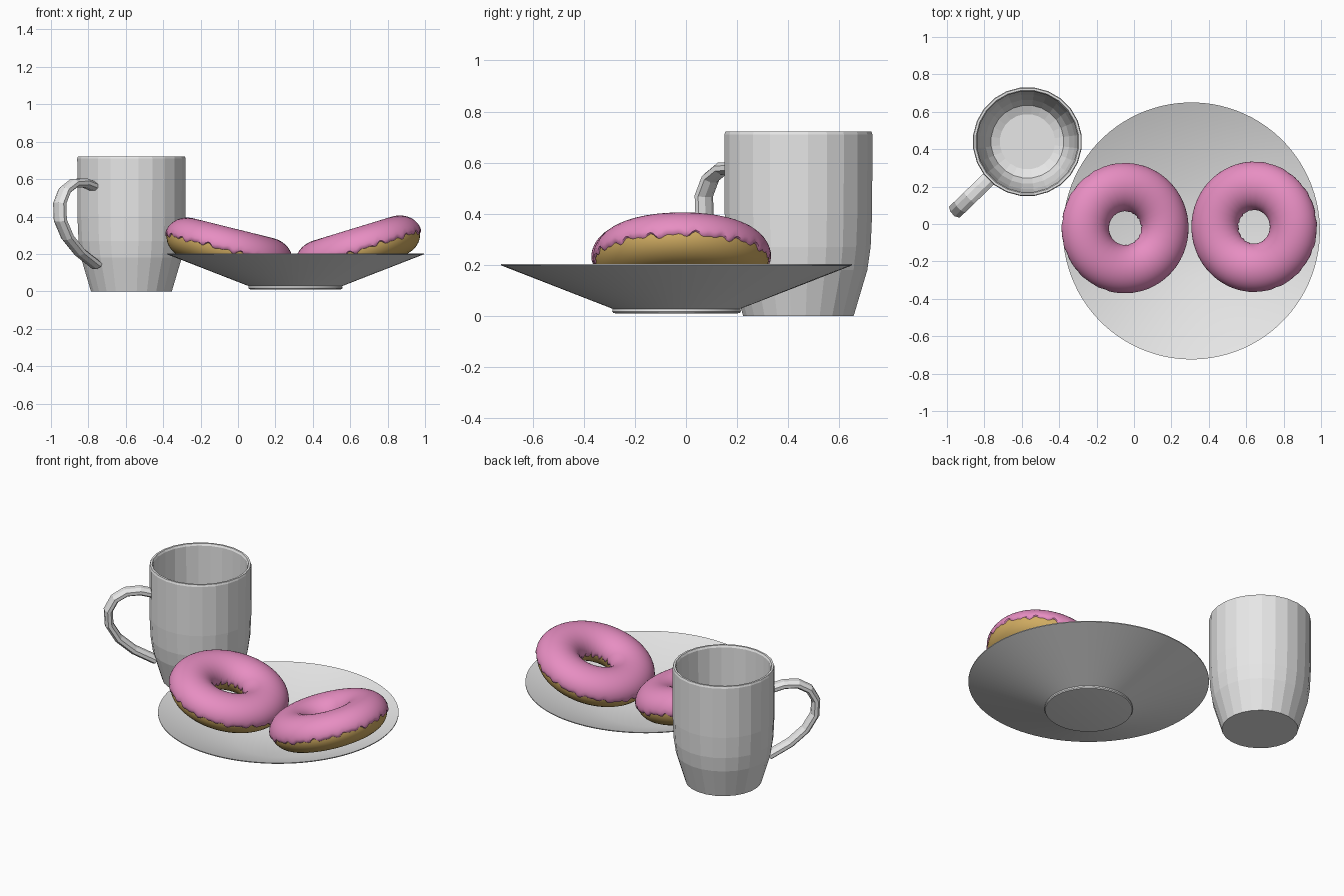
import bpy, bmesh, math
from mathutils import Vector, Matrix

if "Cube" in bpy.data.objects:
    bpy.data.objects.remove(bpy.data.objects["Cube"])


def material(name, rgb):
    m = bpy.data.materials.new(name)
    m.diffuse_color = (*rgb, 1)
    m.use_nodes = True
    m.node_tree.nodes["Principled BSDF"].inputs["Base Color"].default_value = m.diffuse_color
    return m


CERAMIC = material("ceramic grey", (0.8, 0.8, 0.8))
PINK = material("pink icing", (0.8, 0.27, 0.54))
DOUGH = material("golden dough", (0.63, 0.41, 0.12))


def finish(name, bm, mat, smooth_angle=None):
    bmesh.ops.recalc_face_normals(bm, faces=bm.faces)
    me = bpy.data.meshes.new(name)
    bm.to_mesh(me)
    bm.free()
    me.materials.append(mat)
    if smooth_angle:
        me.polygons.foreach_set("use_smooth", [True] * len(me.polygons))
        me.set_sharp_from_angle(angle=math.radians(smooth_angle))
    ob = bpy.data.objects.new(name, me)
    bpy.context.collection.objects.link(ob)
    return ob


def bridge(bm, a, b):
    n = len(a)
    for i in range(n):
        bm.faces.new((a[i], a[(i + 1) % n], b[(i + 1) % n], b[i]))


def lathe(name, profile, sides, centre, mat, smooth_angle=None):
    # Closed vessel: first and last profile rings are capped
    bm = bmesh.new()
    rings = []
    for r, z in profile:
        angles = [(i + 0.5) * math.tau / sides for i in range(sides)]
        rings.append([bm.verts.new((r * math.cos(t), r * math.sin(t), z)) for t in angles])
    for a, b in zip(rings, rings[1:]):
        bridge(bm, a, b)
    bm.faces.new(rings[0])
    bm.faces.new(rings[-1])
    ob = finish(name, bm, mat, smooth_angle)
    ob.location = (*centre, 0)
    return ob


# Plate: shallow cone on a low foot
lathe("plate", [(0.238, 0.01), (0.248, 0.012), (0.252, 0.018), (0.25, 0.028), (0.687, 0.198),
                (0.687, 0.203), (0.25, 0.036)], 96, (0.307, -0.037), CERAMIC, 30)

# Mug body: faceted cup, outside up over the rim and down the inside
MUG = (-0.57, 0.44)
lathe("mug_body", [(0.218, 0.0), (0.245, 0.09), (0.272, 0.18), (0.285, 0.27), (0.291, 0.4),
                   (0.292, 0.71), (0.288, 0.722), (0.276, 0.722), (0.27, 0.71), (0.268, 0.4),
                   (0.255, 0.25), (0.225, 0.12), (0.195, 0.065), (0.148, 0.045)], 24, MUG, CERAMIC)

# Mug handle: octagonal section swept along an ear-shaped path
path = [(0.272, 0.558), (0.35, 0.58), (0.43, 0.577), (0.495, 0.54), (0.533, 0.47),
        (0.528, 0.38), (0.475, 0.29), (0.385, 0.21), (0.262, 0.14)]
bm = bmesh.new()
rings = []
for i, (u, z) in enumerate(path):
    p, q = path[max(i - 1, 0)], path[min(i + 1, len(path) - 1)]
    tan = Vector((q[0] - p[0], q[1] - p[1])).normalized()
    ring = []
    for k in range(8):
        t = (k + 0.5) * math.tau / 8
        w, d = 0.044 * math.cos(t), 0.026 * math.sin(t)
        ring.append(bm.verts.new((u - tan.y * d, w, z + tan.x * d)))
    rings.append(ring)
for a, b in zip(rings, rings[1:]):
    bridge(bm, a, b)
bm.faces.new(rings[0])
bm.faces.new(rings[-1])
handle = finish("mug_handle", bm, CERAMIC)
handle.location = (*MUG, 0)
handle.rotation_euler.z = math.radians(224)


def ring_solid(name, section, sides, mat, matrix):
    # Sweep an angle-dependent closed section around z
    bm = bmesh.new()
    rings = []
    for i in range(sides):
        t = i * math.tau / sides
        rings.append([bm.verts.new((r * math.cos(t), r * math.sin(t), z)) for r, z in section(t)])
    for i in range(sides):
        bridge(bm, rings[i], rings[(i + 1) % sides])
    ob = finish(name, bm, mat, 50)
    ob.matrix_world = matrix


MAJOR = 0.219


def dough_section(t):
    pts = []
    for k in range(28):
        a = k * math.tau / 28
        pts.append((MAJOR + 0.121 * math.cos(a), 0.103 * math.sin(a)))
    return pts


def icing_section(t):
    # Upper shell with a rippled lower edge, tucked into the dough
    lo = -0.19 + 0.06 * math.sin(23 * t) + 0.05 * math.sin(37 * t + 1) + 0.03 * math.sin(9 * t)
    hi = math.pi + 0.2 + 0.1 * math.sin(17 * t + 2) + 0.06 * math.sin(29 * t)
    pts = []
    for k in range(25):
        f = k / 24
        a = lo + (hi - lo) * f
        edge = min(f, 1 - f) * 24
        grow = -0.012 if edge < 0.5 else 0.006 if edge < 1.5 else 0.009
        pts.append((MAJOR + (0.121 + grow) * math.cos(a), (0.103 + grow) * math.sin(a)))
    return pts


# Two iced doughnuts leaning outward on the plate slope
for side, loc, tilt in (("left", (-0.05, -0.022, 0.228), 14), ("right", (0.645, -0.015, 0.228), -17)):
    m = (Matrix.Translation(loc) @ Matrix.Rotation(math.radians(tilt), 4, 'Y')
         @ Matrix.Rotation(loc[0], 4, 'Z'))
    ring_solid(side + "_doughnut", dough_section, 64, DOUGH, m)
    ring_solid(side + "_icing", icing_section, 192, PINK, m)
